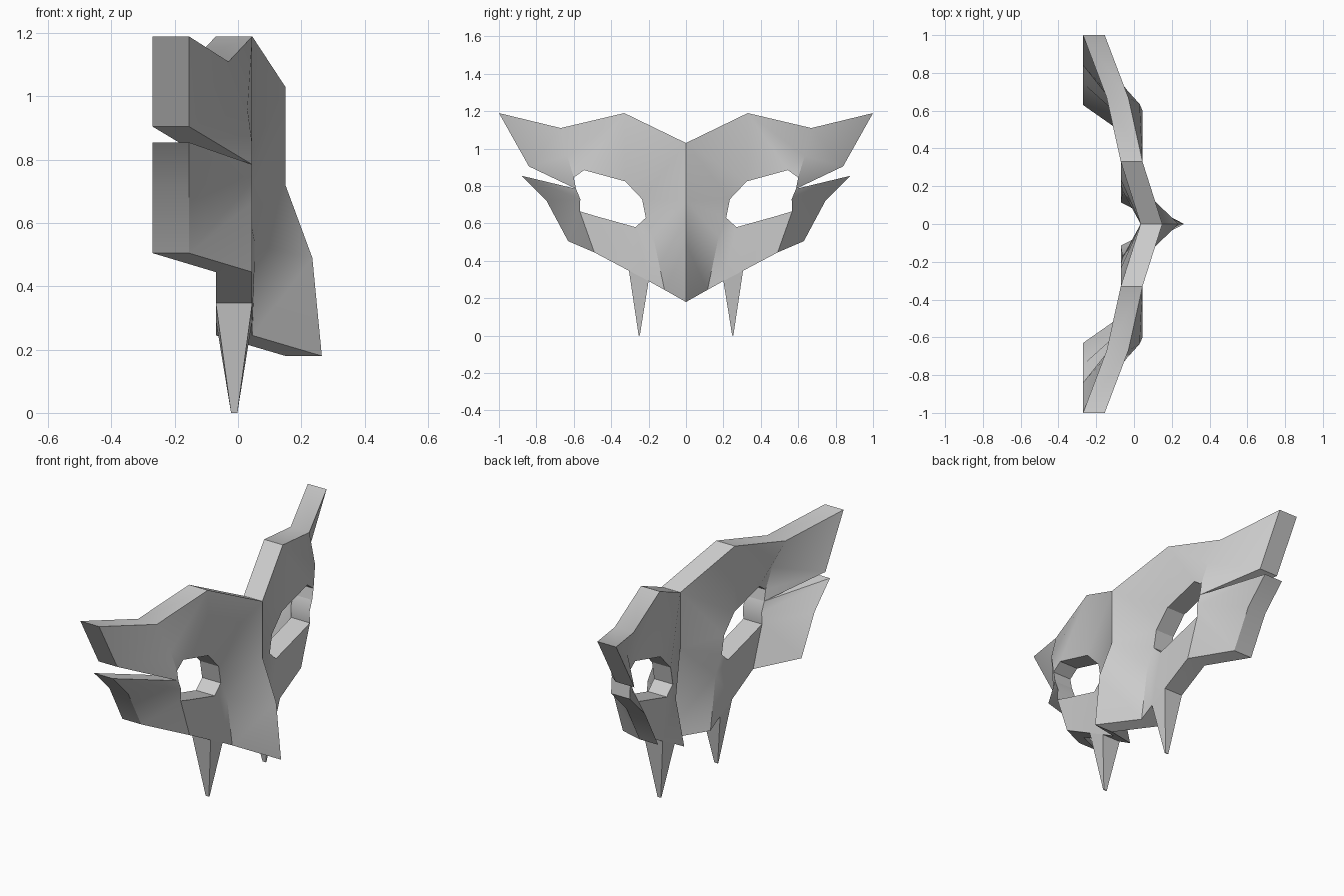
import bpy, bmesh

cube = bpy.data.objects.get("Cube")
if cube:
    bpy.data.objects.remove(cube, do_unlink=True)

GREY = (0.6, 0.6, 0.6, 1)
mat = bpy.data.materials.new("mask_grey")
mat.use_nodes = True
mat.diffuse_color = GREY
mat.node_tree.nodes["Principled BSDF"].inputs["Base Color"].default_value = GREY

FACE, TIP, THICK = 0.045, -0.155, 0.115

# Landmarks of the left half: y, z, front x
P = {
    "crown": (0, 1.03, 0.15), "bridge": (0, 0.72, 0.15),
    "snout": (0, 0.49, 0.235), "nose": (0, 0.18, 0.265),
    "brow": (0.33, 1.19, FACE), "temple": (0.67, 1.11, -0.03),
    "ear_root": (0.635, 0.96, 0.03),
    "ear_top": (1.0, 1.19, TIP), "ear_low": (0.84, 0.905, TIP),
    "cheek_top": (0.88, 0.855, TIP), "cheek_mid": (0.745, 0.72, TIP),
    "cheek_low": (0.63, 0.505, TIP),
    "jaw": (0.49, 0.445, FACE), "fang_out": (0.305, 0.347, FACE),
    "fang_in": (0.2, 0.292, FACE), "lip": (0.115, 0.245, FACE),
    "nostril": (0.175, 0.53, 0.055),
    "eye1": (0.235, 0.73, FACE), "eye2": (0.325, 0.825, FACE),
    "eye3": (0.545, 0.885, FACE), "eye4": (0.60, 0.845, FACE),
    "eye5": (0.588, 0.785, FACE), "eye6": (0.565, 0.73, FACE),
    "eye7": (0.568, 0.665, FACE), "eye8": (0.485, 0.64, FACE),
    "eye9": (0.27, 0.58, FACE), "eye10": (0.215, 0.63, FACE),
}

# Front panels, wound to face +x
PANELS = (
    "crown bridge eye1",
    "crown eye1 eye2",
    "crown eye2 brow",
    "brow eye2 eye3",
    "brow eye3 ear_root temple",
    "eye3 eye4 ear_root",
    "temple ear_root ear_low ear_top",
    "ear_root eye4 eye5 ear_low",
    "eye5 eye6 cheek_top",
    "eye6 cheek_mid cheek_top",
    "eye6 eye7 cheek_low cheek_mid",
    "eye7 jaw cheek_low",
    "eye7 eye8 jaw",
    "eye8 eye9 fang_out jaw",
    "eye9 nostril fang_in fang_out",
    "nostril lip fang_in",
    "eye9 eye10 nostril",
    "bridge eye10 eye1",
    "bridge nostril eye10",
    "bridge snout nostril",
    "snout nose lip nostril",
)


def finish(name, bm):
    """Make an object from half a part, mirror it across y and shade it."""
    me = bpy.data.meshes.new(name)
    bm.to_mesh(me)
    bm.free()
    me.materials.append(mat)
    ob = bpy.data.objects.new(name, me)
    bpy.context.collection.objects.link(ob)
    bpy.ops.object.select_all(action="DESELECT")
    ob.select_set(True)
    bpy.context.view_layer.objects.active = ob
    mod = ob.modifiers.new("mirror", "MIRROR")
    mod.use_axis = (False, True, False)
    bpy.ops.object.modifier_apply(modifier=mod.name)
    bpy.ops.object.shade_smooth_by_angle()


# Mask shell: front panels, back panels and rim walls
bm = bmesh.new()
front = {k: bm.verts.new((x, y, z)) for k, (y, z, x) in P.items()}
back = {k: bm.verts.new((x - THICK, y, z)) for k, (y, z, x) in P.items()}
edges = set()
for panel in PANELS:
    names = panel.split()
    bm.faces.new([front[n] for n in names])
    bm.faces.new([back[n] for n in reversed(names)])
    edges.update(zip(names, names[1:] + names[:1]))
for a, b in sorted(edges):
    on_centre = P[a][0] == 0 and P[b][0] == 0
    if (b, a) not in edges and not on_centre:
        bm.faces.new((front[b], front[a], back[a], back[b]))
finish("mask_shell", bm)

# Fangs: tapered wedges under the lip
bm = bmesh.new()
rings = []
for (y0, z0), (y1, z1), x0, x1 in (
        ((0.2, 0.292), (0.305, 0.347), FACE - THICK, FACE),
        ((0.247, 0), (0.253, 0), -0.022, -0.002)):
    rings.append([bm.verts.new(c) for c in
                  ((x0, y0, z0), (x1, y0, z0), (x1, y1, z1), (x0, y1, z1))])
top, tip = rings
bm.faces.new(top)
bm.faces.new(tip[::-1])
for i in range(4):
    j = (i + 1) % 4
    bm.faces.new((top[j], top[i], tip[i], tip[j]))
finish("fangs", bm)
